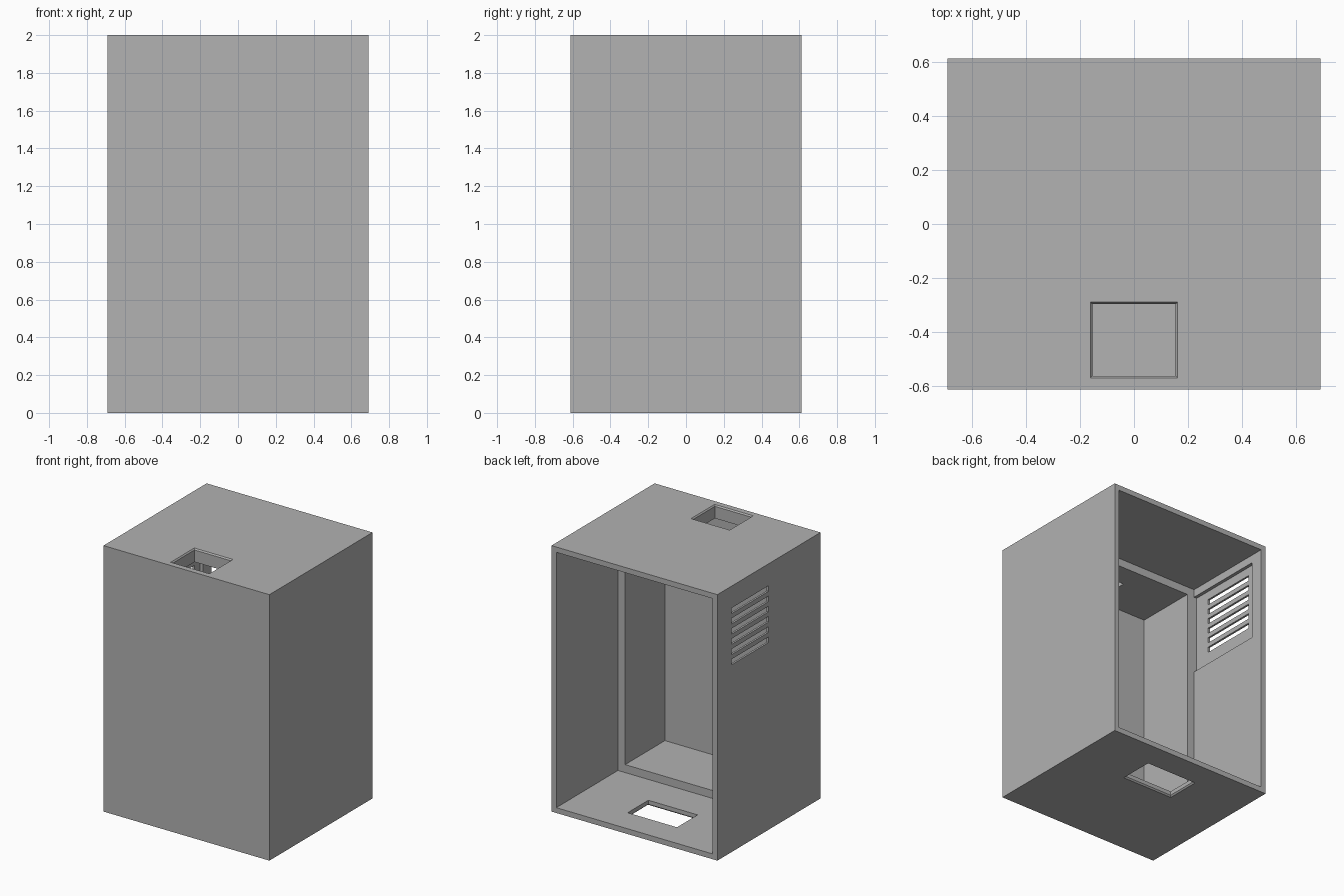
import bpy

cube = bpy.data.objects.get("Cube")
if cube:
    bpy.data.objects.remove(cube, do_unlink=True)

grey = bpy.data.materials.new("plain_grey")
grey.use_nodes = True
grey.diffuse_color = (0.445, 0.445, 0.445, 1)
grey.node_tree.nodes["Principled BSDF"].inputs["Base Color"].default_value = grey.diffuse_color

W, D, H = 0.69, 0.6125, 2.0     # half width, half depth, height
WALL = 0.04                     # rear compartment wall
THICK = 0.10                    # front compartment wall
STEP = -0.12                    # y where the two compartments meet
OVER = 0.1                      # cutter overshoot


def block(name, x, y, z, flare_low=0.0, flare_high=0.0):
    """Box between (min, max) pairs; flares widen the low or high end."""
    verts = []
    for height, f in ((z[0], flare_low), (z[1], flare_high)):
        verts += [(x[0] - f, y[0] - f, height), (x[1] + f, y[0] - f, height),
                  (x[1] + f, y[1] + f, height), (x[0] - f, y[1] + f, height)]
    faces = [(3, 2, 1, 0), (4, 5, 6, 7)]
    faces += [(i, (i + 1) % 4, (i + 1) % 4 + 4, i + 4) for i in range(4)]
    mesh = bpy.data.meshes.new(name)
    mesh.from_pydata(verts, [], faces)
    mesh.materials.append(grey)
    obj = bpy.data.objects.new(name, mesh)
    bpy.context.collection.objects.link(obj)
    return obj


def cut(body, cutter):
    cutter.hide_render = True
    mod = body.modifiers.new(cutter.name, 'BOOLEAN')
    mod.operation = 'DIFFERENCE'
    mod.solver = 'EXACT'
    mod.object = cutter
    bpy.context.view_layer.objects.active = body
    bpy.ops.object.modifier_apply(modifier=mod.name)
    bpy.data.objects.remove(cutter, do_unlink=True)


body = block("cabinet_shell", (-W, W), (-D, D), (0, H))

# Open rear compartment and the narrower front compartment behind it
cut(body, block("rear_cavity", (-W + WALL, W - WALL), (STEP, D + OVER), (WALL, H - WALL)))
cut(body, block("front_cavity", (-W + THICK, W - THICK), (-D + 0.02, STEP + OVER),
                (THICK, H - THICK)))

# Thinned panel inside the right wall, level with the step
cut(body, block("vent_recess", (-W + 0.015, -W + THICK), (STEP, 0.51), (1.295, 1.90)))

# Six horizontal vent slots
for i in range(6):
    low = 1.408 + i * 0.077
    cut(body, block("vent_slot", (-W - OVER, -W + THICK), (0.005, 0.445), (low, low + 0.042)))

# Top opening with a small chamfered rim
x, y = (-0.153, 0.153), (-0.562, -0.297)
cut(body, block("top_hole", x, y, (H - THICK - OVER, H + OVER)))
cut(body, block("top_rim", x, y, (H - 0.01, H + 0.01), flare_high=0.016))

# Bottom opening with a small chamfered rim
x, y = (-0.205, 0.205), (0.155, 0.40)
cut(body, block("bottom_hole", x, y, (-OVER, WALL + OVER)))
cut(body, block("bottom_rim", x, y, (-0.01, 0.01), flare_low=0.02))

body.select_set(True)
